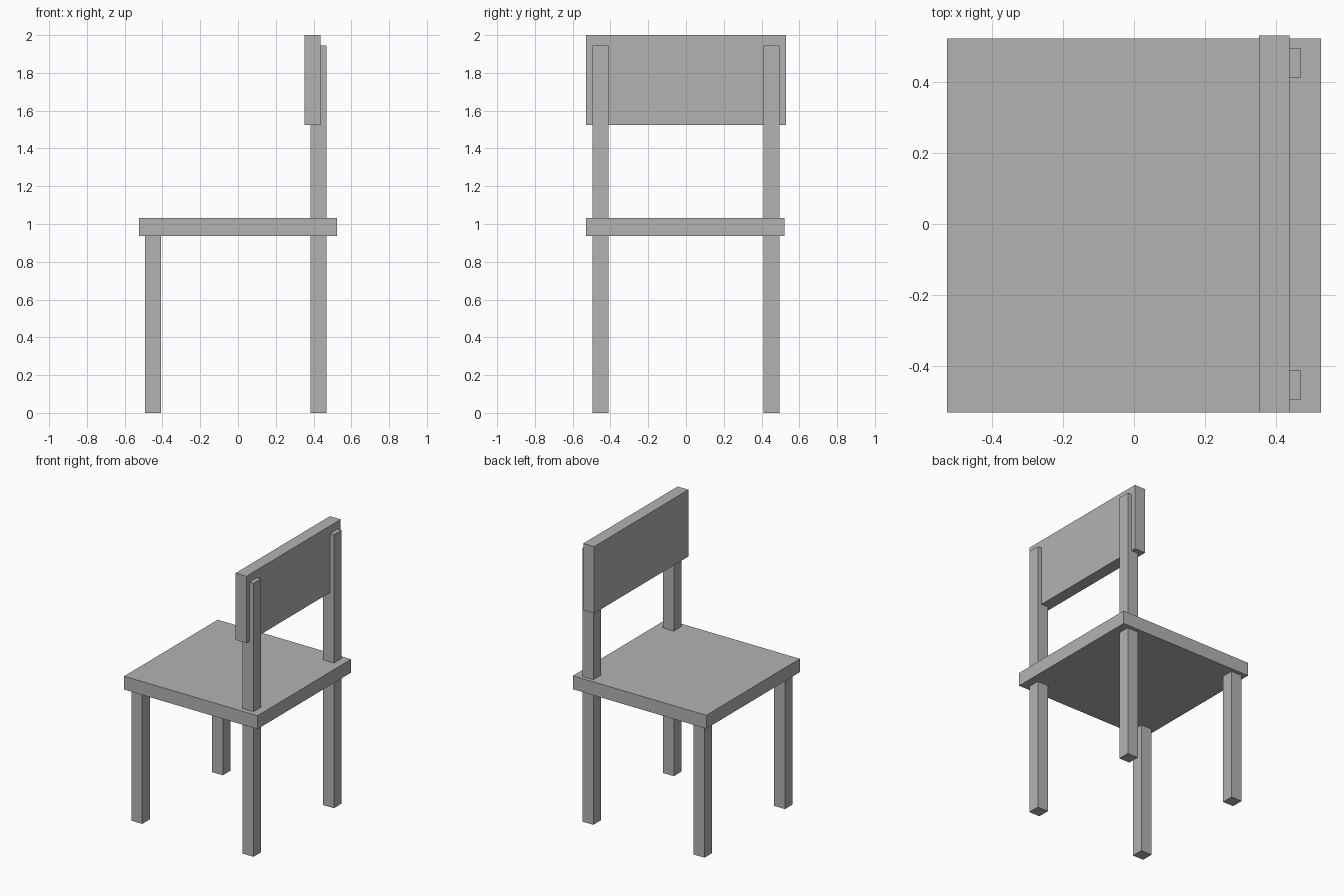
import bpy
from mathutils import Vector

default = bpy.data.objects.get("Cube")
if default:
    bpy.data.objects.remove(default, do_unlink=True)

grey = bpy.data.materials.new("plain_grey")
grey.use_nodes = True
colour = (0.45, 0.45, 0.45, 1)
grey.diffuse_color = colour
grey.node_tree.nodes["Principled BSDF"].inputs["Base Color"].default_value = colour


def box(name, low, high):
    """Add a grey box spanning two opposite corners."""
    low, high = Vector(low), Vector(high)
    bpy.ops.mesh.primitive_cube_add(size=1, location=(low + high) / 2)
    obj = bpy.context.object
    obj.name = name
    obj.scale = high - low
    bpy.ops.object.transform_apply(location=False, rotation=False, scale=True)
    obj.data.materials.append(grey)
    return obj


# Seat slab and backrest panel
box("seat", (-0.525, -0.53, 0.937), (0.525, 0.522, 1.032))
box("backrest", (0.352, -0.53, 1.525), (0.437, 0.53, 2.0))

# Short legs under the seat, tall posts running up behind the backrest
LEG = 0.085
for side, y in (("right", -0.495), ("left", 0.41)):
    box(f"short_leg_{side}", (-0.492, y, 0), (-0.492 + LEG, y + LEG, 0.937))
    box(f"tall_post_{side}", (0.383, y, 0), (0.383 + LEG, y + LEG, 1.945))
